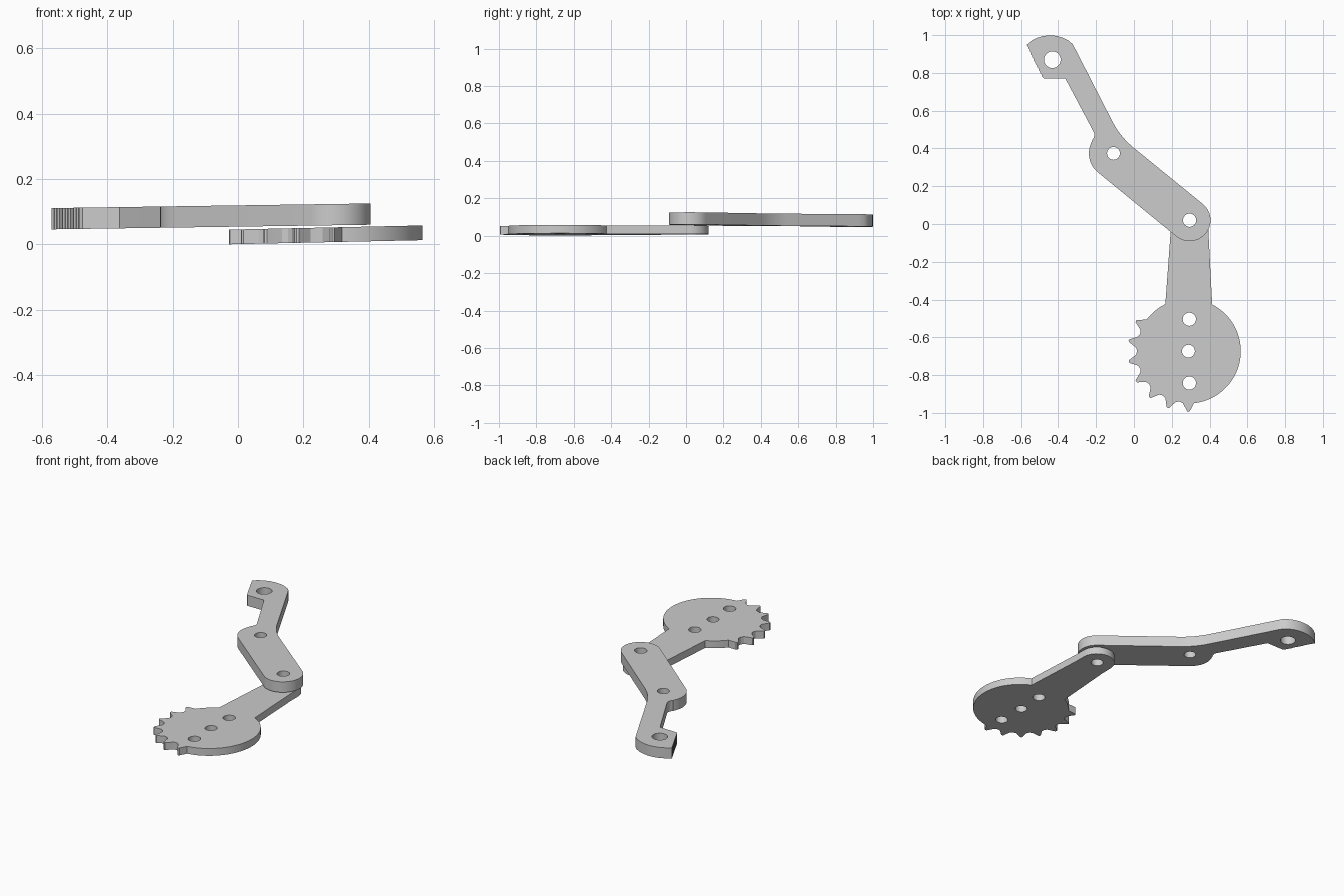
import bpy, bmesh
from math import radians, cos, sin

if "Cube" in bpy.data.objects:
    bpy.data.objects.remove(bpy.data.objects["Cube"])


def arc(cx, cy, r, a0, a1, n):
    return [(cx + r * cos(radians(a0 + (a1 - a0) * i / n)),
             cy + r * sin(radians(a0 + (a1 - a0) * i / n))) for i in range(n + 1)]


def bend(p, c, q, n=8):
    # quadratic fillet between two straight edges
    return [tuple((1 - t) ** 2 * p[k] + 2 * t * (1 - t) * c[k] + t * t * q[k] for k in (0, 1))
            for t in (i / n for i in range(n + 1))]


def plate(name, outline, holes, thickness, z0, slope):
    # flat plate with through holes, leaning slightly along x
    cu = bpy.data.curves.new(name, 'CURVE')
    cu.dimensions = '2D'
    cu.fill_mode = 'BOTH'
    cu.extrude = thickness / 2
    for loop in [outline] + [arc(x, y, r, 0, 360, 32)[:-1] for x, y, r in holes]:
        sp = cu.splines.new('POLY')
        sp.points.add(len(loop) - 1)
        for pt, (x, y) in zip(sp.points, loop):
            pt.co = (x, y, 0, 1)
        sp.use_cyclic_u = True
    ob = bpy.data.objects.new(name, cu)
    bpy.context.collection.objects.link(ob)
    bpy.ops.object.select_all(action='DESELECT')
    ob.select_set(True)
    bpy.context.view_layer.objects.active = ob
    bpy.ops.object.convert(target='MESH')
    ob = bpy.context.view_layer.objects.active
    bm = bmesh.new()
    bm.from_mesh(ob.data)
    bmesh.ops.remove_doubles(bm, verts=bm.verts, dist=0.0002)
    bmesh.ops.recalc_face_normals(bm, faces=bm.faces)
    for v in bm.verts:
        v.co.z += z0 + thickness / 2 + slope * v.co.x
    bm.to_mesh(ob.data)
    bm.free()
    bpy.ops.object.shade_smooth_by_angle(angle=radians(25))
    return ob


PIVOT = (0.294, 0.02)

# bent upper lever
lever = arc(*PIVOT, 0.111, -129.6, 51.3, 28)
lever += bend((0.003, 0.40), (-0.071, 0.459), (-0.114, 0.543))
lever += [(-0.308, 0.922), (-0.325, 0.953), (-0.345, 0.971), (-0.378, 0.987),
          (-0.41, 0.996), (-0.447, 0.999), (-0.48, 0.995), (-0.51, 0.986), (-0.54, 0.971)]
# finely serrated tip edge
a, b, n = (-0.57, 0.948), (-0.486, 0.78), 20
for i in range(n + 1):
    t, d = i / n, 0.003 * (i % 2)
    lever.append((a[0] + (b[0] - a[0]) * t + d * 0.89, a[1] + (b[1] - a[1]) * t + d * 0.45))
lever += [(-0.476, 0.771), (-0.362, 0.769)]
lever += bend((-0.214, 0.49), (-0.2, 0.468), (-0.222, 0.442), 6)
lever += arc(-0.108, 0.374, 0.13, 151, 230.4, 14)
plate("bent_lever", lever,
      [(*PIVOT, 0.035), (-0.108, 0.374, 0.034), (-0.431, 0.87, 0.044)],
      0.065, 0.0545, 0.0145)

# toothed disc with arm, turning on the same pivot
CX, CY, R = 0.288, -0.673, 0.277
gear = arc(*PIVOT, 0.1, 0, 180, 24)
gear += [(0.193, -0.054), (0.166, -0.424)]
gear += arc(CX, CY, R, 118, 143, 6)
for k in range(7):
    c = 150 + 20 * k
    tooth = [(-6.2, 0.277), (-4.5, 0.289), (-1.3, 0.318), (0, 0.321),
             (1.3, 0.318), (4.5, 0.289), (6.2, 0.277), (10, 0.271)]
    if k == 0:
        tooth = tooth[2:]
    if k == 6:
        tooth = tooth[:-1]
    for da, r in tooth:
        gear += arc(CX, CY, r, c + da, c + da, 1)[:1]
gear += arc(CX, CY, R, 278, 423, 40)
gear += [(0.394, -0.05)]
plate("toothed_disc_arm", gear,
      [(*PIVOT, 0.035), (0.293, -0.504, 0.035), (CX, CY, 0.034), (0.293, -0.842, 0.035)],
      0.045, 0.001, 0.0215)
